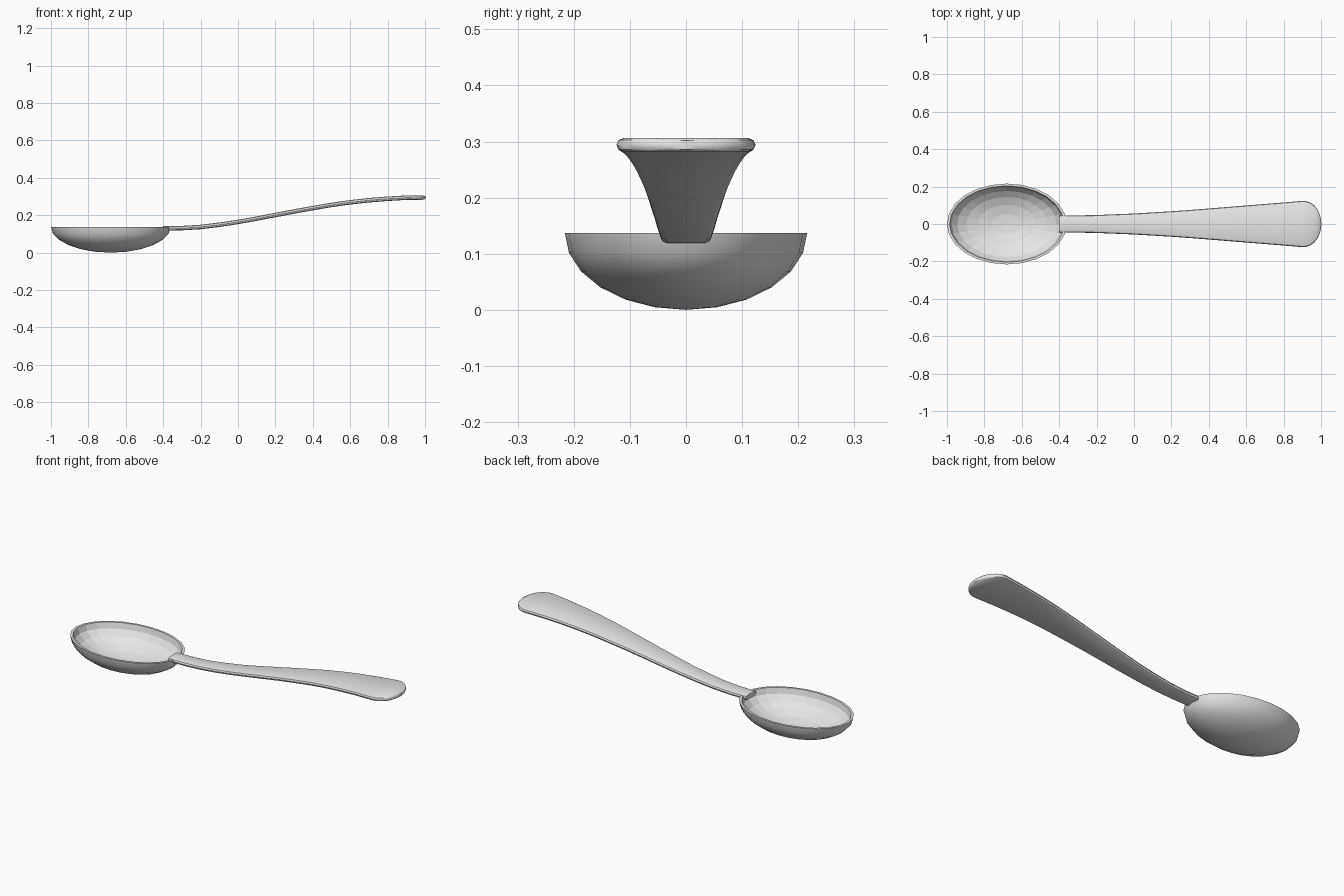
import bpy, bmesh, math

if "Cube" in bpy.data.objects:
    bpy.data.objects.remove(bpy.data.objects["Cube"])

metal = bpy.data.materials.new("light_grey_metal")
metal.diffuse_color = (0.8, 0.8, 0.8, 1)
metal.use_nodes = True
metal.node_tree.nodes["Principled BSDF"].inputs["Base Color"].default_value = metal.diffuse_color


def finish(bm, name):
    bmesh.ops.recalc_face_normals(bm, faces=bm.faces)
    me = bpy.data.meshes.new(name)
    bm.to_mesh(me)
    bm.free()
    me.materials.append(metal)
    ob = bpy.data.objects.new(name, me)
    bpy.context.collection.objects.link(ob)
    return ob


def bridge(bm, a, b):
    n = len(a)
    return [bm.faces.new((a[i], a[(i + 1) % n], b[(i + 1) % n], b[i])) for i in range(n)]


# Bowl: two nested half ellipsoids joined by a flat rim
SEG, RINGS, RIM = 24, 6, 0.137
bm = bmesh.new()


def shell(rx, ry, rz, smooth):
    rings = []
    for k in range(RINGS):
        a = math.pi / 2 * k / RINGS
        rings.append([bm.verts.new((-0.68 + rx * math.cos(a) * math.cos(t),
                                    ry * math.cos(a) * math.sin(t),
                                    RIM - rz * math.sin(a)))
                      for t in (2 * math.pi * i / SEG for i in range(SEG))])
    pole = bm.verts.new((-0.68, 0, RIM - rz))
    faces = []
    for a, b in zip(rings, rings[1:]):
        faces += bridge(bm, a, b)
    last = rings[-1]
    faces += [bm.faces.new((last[i], last[(i + 1) % SEG], pole)) for i in range(SEG)]
    for f in faces:
        f.smooth = smooth
    return rings[0]


outer = shell(0.32, 0.216, 0.137, True)
inner = shell(0.306, 0.204, 0.123, False)
rim_edges = [bm.edges.get((r[i], r[(i + 1) % SEG])) for r in (outer, inner) for i in range(SEG)]
bridge(bm, outer, inner)
for e in rim_edges:
    e.smooth = False
finish(bm, "bowl")

# Handle: rounded flat section swept along a gentle S curve (x, half width, middle z)
stations = [(-0.40, 0.045, 0.130), (-0.30, 0.046, 0.131), (-0.20, 0.048, 0.137),
            (-0.10, 0.052, 0.149), (0.0, 0.056, 0.164), (0.1, 0.062, 0.182),
            (0.2, 0.068, 0.201), (0.3, 0.075, 0.220), (0.4, 0.083, 0.238),
            (0.5, 0.091, 0.255), (0.6, 0.099, 0.269), (0.7, 0.107, 0.280),
            (0.8, 0.115, 0.288), (0.905, 0.124, 0.294)]
# Rounded tip
for k in range(1, 9):
    a = math.pi / 2 * k / 8.4
    stations.append((0.905 + 0.0965 * math.sin(a), 0.124 * math.cos(a), 0.294))

bm = bmesh.new()
rings = []
for x, w, z in stations:
    h = 0.012
    edge = min(0.012, w * 0.45)
    end = max(0.0, (x - 0.985) / 0.015)
    h *= 1 - 0.35 * min(end, 1)
    half = [(w - edge, -h), (w - edge * 0.3, -h * 0.7), (w, 0),
            (w - edge * 0.3, h * 0.7), (w - edge, h)]
    section = half + [(-y, zz) for y, zz in reversed(half)]
    rings.append([bm.verts.new((x, y, z + zz)) for y, zz in section])
for a, b in zip(rings, rings[1:]):
    bridge(bm, a, b)
bm.faces.new(rings[0])
bm.faces.new(rings[-1])
handle = finish(bm, "handle")
bpy.context.view_layer.objects.active = handle
handle.select_set(True)
bpy.ops.object.shade_smooth_by_angle(angle=math.radians(40))
